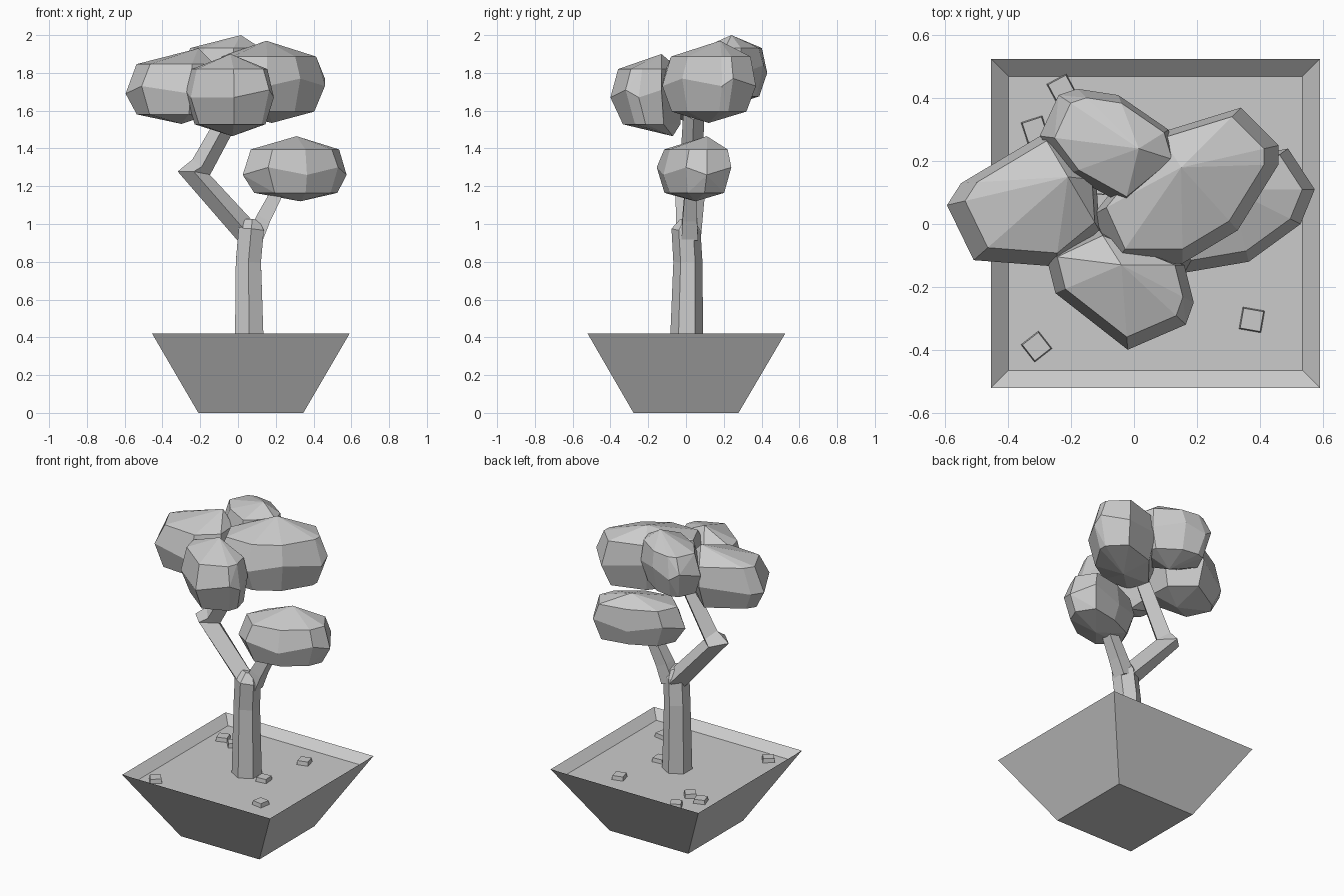
import bpy, bmesh
from math import cos, sin, pi, radians
from mathutils import Vector, Matrix

if "Cube" in bpy.data.objects:
    bpy.data.objects.remove(bpy.data.objects["Cube"])


def finish(name, bm):
    bmesh.ops.recalc_face_normals(bm, faces=bm.faces[:])
    me = bpy.data.meshes.new(name)
    bm.to_mesh(me)
    bm.free()
    ob = bpy.data.objects.new(name, me)
    bpy.context.collection.objects.link(ob)
    return ob


def loft(name, rings):
    """Skin a list of equal point rings and cap both ends."""
    bm = bmesh.new()
    rv = [[bm.verts.new(p) for p in r] for r in rings]
    n = len(rv[0])
    for a, b in zip(rv, rv[1:]):
        for i in range(n):
            j = (i + 1) % n
            bm.faces.new((a[i], a[j], b[j], b[i]))
    bm.faces.new(rv[0][::-1])
    bm.faces.new(rv[-1])
    return finish(name, bm)


def square(cx, cy, h, z):
    return [(cx + sx * h, cy + sy * h, z) for sx, sy in ((-1, -1), (1, -1), (1, 1), (-1, 1))]


def tube(name, path, sides, phase=0.0):
    """path: (x, y, z, radius); rings are mitred between segments."""
    pts = [Vector(p[:3]) for p in path]
    rings = []
    for i, p in enumerate(pts):
        d0 = (p - pts[i - 1]).normalized() if i else Vector()
        d1 = (pts[i + 1] - p).normalized() if i < len(pts) - 1 else Vector()
        t = (d0 + d1).normalized()
        u = Vector((0, 1, 0)).cross(t).normalized()
        v = t.cross(u)
        r = path[i][3]
        rings.append([p + r * (cos(phase + 2 * pi * k / sides) * u +
                               sin(phase + 2 * pi * k / sides) * v) for k in range(sides)])
    return loft(name, rings)


def foliage(name, outline, mid, apex, nadir):
    """Faceted clump: plan outline at mid height, hulled with tapered rings and two tips."""
    bm = bmesh.new()
    a, b = Vector(apex), Vector(nadir)
    for i, (x, y) in enumerate(outline):
        p = Vector((x, y, mid + (0.02 if i % 2 else -0.02)))
        for tip, pull, rise in ((a, 0.15, 0.62), (b, 0.2, 0.72)):
            q = p.lerp(tip, pull)
            q.z = mid + rise * (tip.z - mid)
            bm.verts.new(q)
        bm.verts.new(p)
    bm.verts.new(a)
    bm.verts.new(b)
    res = bmesh.ops.convex_hull(bm, input=bm.verts[:])
    loose = {v for v in res["geom_interior"] + res["geom_unused"]
             if isinstance(v, bmesh.types.BMVert)}
    bmesh.ops.delete(bm, geom=list(loose), context='VERTS')
    bmesh.ops.dissolve_limit(bm, angle_limit=radians(8), verts=bm.verts[:], edges=bm.edges[:])
    return finish(name, bm)


# Pot with sloped inner lip and soil surface
loft("pot", [square(0.068, 0, 0.278, 0), square(0.068, 0.002, 0.523, 0.42),
             square(0.068, 0.002, 0.468, 0.37)])

# Trunk and branches
tube("trunk", [(0.06, 0.003, 0.36, 0.088), (0.055, 0.01, 0.8, 0.077),
               (0.07, 0.0, 0.97, 0.077), (0.075, 0.01, 1.02, 0.04)], 6, pi / 6)
tube("left_branch", [(0.06, 0.015, 0.94, 0.065), (-0.235, 0.025, 1.27, 0.085),
                     (-0.195, 0.03, 1.30, 0.062), (-0.04, 0.04, 1.58, 0.055)], 4)
tube("right_branch", [(0.09, 0.02, 0.93, 0.062), (0.135, 0.02, 1.03, 0.055),
                      (0.25, 0.03, 1.25, 0.042)], 4, pi / 4)

# Foliage clumps
foliage("foliage_low_right",
        [(0.575, 0.11), (0.49, 0.24), (0.28, 0.2), (0.09, 0.11), (0.025, -0.03),
         (0.16, -0.155), (0.365, -0.12), (0.53, 0.0)],
        1.28, (0.31, 0.11, 1.465), (0.33, 0.05, 1.12))
foliage("foliage_left",
        [(-0.595, 0.06), (-0.51, -0.115), (-0.25, -0.135), (-0.11, -0.02),
         (-0.12, 0.14), (-0.29, 0.285), (-0.55, 0.13)],
        1.71, (-0.21, 0.15, 1.93), (-0.3, 0.03, 1.53))
foliage("foliage_right",
        [(0.34, 0.37), (0.46, 0.25), (0.46, 0.19), (0.33, -0.02), (0.155, -0.125),
         (-0.06, -0.125), (-0.13, 0.03), (0.08, 0.29)],
        1.75, (0.15, 0.18, 1.97), (0.18, 0.12, 1.535))
foliage("foliage_front",
        [(-0.02, -0.4), (0.165, -0.32), (0.19, -0.25), (0.16, -0.13), (-0.11, -0.02),
         (-0.28, -0.1), (-0.25, -0.22)],
        1.69, (-0.04, -0.13, 1.9), (-0.03, -0.07, 1.465))
foliage("foliage_back",
        [(-0.18, 0.43), (-0.24, 0.41), (-0.3, 0.28), (-0.21, 0.16), (-0.03, 0.06),
         (0.14, 0.2), (0.11, 0.3), (-0.05, 0.41)],
        1.82, (0.015, 0.24, 2.0), (-0.08, 0.22, 1.62))

# Pebbles on the soil
for i, (x, y, deg) in enumerate([(-0.31, -0.39, 38), (0.375, -0.305, -10), (-0.315, 0.3, 18),
                                 (-0.23, 0.43, 28), (-0.22, 0.27, 40), (0.257, 0.305, 15),
                                 (0.2, -0.024, 5)]):
    ob = loft(f"pebble_{i + 1}", [square(0, 0, 0.036, -0.005), square(0, 0, 0.032, 0.025)])
    ob.matrix_world = Matrix.Translation((x, y, 0.37)) @ Matrix.Rotation(radians(deg), 4, 'Z')
